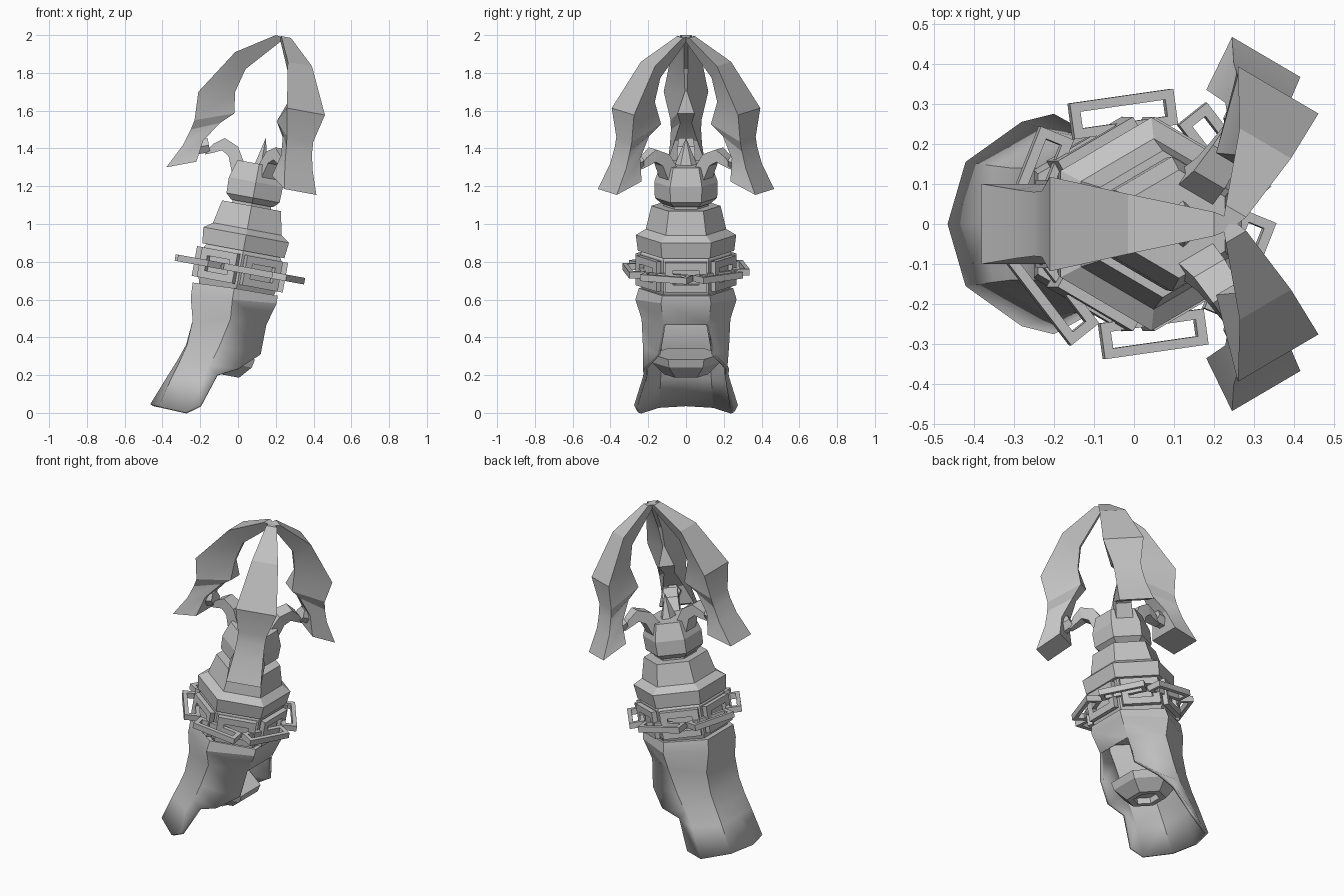
import bpy, bmesh
from math import radians, cos, sin
from mathutils import Matrix

cube = bpy.data.objects.get("Cube")
if cube:
    bpy.data.objects.remove(cube, do_unlink=True)

GREY = (0.55, 0.55, 0.55, 1)
mat = bpy.data.materials.new("plain_grey")
mat.use_nodes = True
mat.diffuse_color = GREY
mat.node_tree.nodes["Principled BSDF"].inputs["Base Color"].default_value = GREY

# Leaning body axis: local z runs up the body
BODY = Matrix.Translation((0.01, 0, 0.76)) @ Matrix.Rotation(radians(10.4), 4, 'Y')


def spin(deg):
    return Matrix.Rotation(radians(deg), 4, 'Z')


def finish(name, bm, matrix=None, solid=True, smooth=False):
    if solid:
        bmesh.ops.recalc_face_normals(bm, faces=bm.faces)
    if matrix:
        bm.transform(matrix)
    mesh = bpy.data.meshes.new(name)
    bm.to_mesh(mesh)
    bm.free()
    mesh.materials.append(mat)
    ob = bpy.data.objects.new(name, mesh)
    bpy.context.collection.objects.link(ob)
    if smooth:
        bpy.ops.object.select_all(action='DESELECT')
        ob.select_set(True)
        bpy.context.view_layer.objects.active = ob
        bpy.ops.object.shade_smooth_by_angle(angle=radians(22))
    return ob


def loft(bm, rings):
    """Join equal closed rings of points and cap both ends."""
    rows = [[bm.verts.new(p) for p in ring] for ring in rings]
    n = len(rows[0])
    for a, b in zip(rows, rows[1:]):
        for j in range(n):
            bm.faces.new((a[j], a[(j + 1) % n], b[(j + 1) % n], b[j]))
    bm.faces.new(rows[0])
    bm.faces.new(rows[-1])


def hex_turned(name, profile):
    """Six-sided solid from (height, corner radius) pairs on the body axis."""
    bm = bmesh.new()
    angles = [radians(30 + 60 * k) for k in range(6)]
    loft(bm, [[(r * cos(a), r * sin(a), t) for a in angles] for t, r in profile])
    return finish(name, bm, BODY)


def blade(name, rows, turn, smooth):
    """Four-cornered loft in the xz plane, turned about the body axis."""
    bm = bmesh.new()
    loft(bm, [[(x, -w, z), (x, w, z), (i, v, k), (i, -v, k)]
              for x, z, w, i, k, v in rows])
    return finish(name, bm, BODY @ spin(turn) @ BODY.inverted(), smooth=smooth)


def frame(name, length, width, bar, thick, matrix):
    """Rectangular open frame."""
    bm = bmesh.new()
    bmesh.ops.create_grid(bm, x_segments=1, y_segments=1, size=0.5,
                          matrix=Matrix.Diagonal((length, width, 1, 1)))
    face = bm.faces[:]
    bmesh.ops.inset_region(bm, faces=face, thickness=bar,
                           use_boundary=True, use_even_offset=True)
    bmesh.ops.delete(bm, geom=face, context='FACES')
    ob = finish(name, bm, BODY @ matrix, solid=False)
    mod = ob.modifiers.new("thickness", 'SOLIDIFY')
    mod.thickness = thick
    mod.offset = 0


# Body sections
hex_turned("head", [(0.355, 0.13), (0.385, 0.165), (0.47, 0.168), (0.567, 0.135)])
hex_turned("neck", [(0.32, 0.12), (0.37, 0.12)])
hex_turned("upper_bell", [(0.10, 0.255), (0.185, 0.266), (0.217, 0.213), (0.342, 0.183)])
hex_turned("band_core", [(-0.14, 0.22), (-0.08, 0.24), (0.085, 0.24), (0.11, 0.22)])
# Recessed stub inside the cuff
hex_turned("wrist_stub", [(-0.53, 0.075), (-0.565, 0.075), (-0.565, 0.115),
                          (-0.50, 0.18), (-0.455, 0.19)])

# Crest spike
bm = bmesh.new()
bmesh.ops.create_cone(bm, cap_ends=True, segments=6, radius1=0.065, radius2=0, depth=0.16,
                      matrix=Matrix.Translation((0.01, 0, 0.63))
                      @ Matrix.Diagonal((0.65, 1, 1, 1)))
finish("crest_spike", bm, BODY)

# Band frames and chain links
for k in range(6):
    frame(f"band_frame_{k + 1}", 0.16, 0.22, 0.04, 0.03,
          spin(60 * k) @ Matrix.Translation((0.23, 0, 0))
          @ Matrix.Rotation(radians(90), 4, 'Y'))
    frame(f"chain_link_{k + 1}", 0.09, 0.265, 0.024, 0.035,
          spin(8 + 30 + 60 * k) @ Matrix.Translation((0.277, 0, 0)))

# Three claws with horn and bolt: outer x, z, half width, inner x, z, half width
CLAW = [(0.2, 2.0, 0.03, 0.25, 1.985, 0.01),
        (-0.015, 1.91, 0.075, 0.04, 1.82, 0.01),
        (-0.21, 1.7, 0.118, -0.015, 1.7, 0.006),
        (-0.23, 1.55, 0.082, -0.02, 1.585, 0.045),
        (-0.25, 1.5, 0.08, -0.095, 1.535, 0.03),
        (-0.29, 1.42, 0.085, -0.185, 1.44, 0.06),
        (-0.38, 1.30, 0.1, -0.22, 1.33, 0.1)]
HORN = [(-0.03, 1.26, 0.05, 0.03, 1.33, 0.05),
        (-0.05, 1.36, 0.045, 0, 1.41, 0.045),
        (-0.085, 1.39, 0.04, -0.07, 1.455, 0.04),
        (-0.13, 1.378, 0.03, -0.13, 1.425, 0.03),
        (-0.175, 1.368, 0.02, -0.17, 1.385, 0.02)]
for label, turn in (("side", 0), ("front", 120), ("back", 240)):
    blade(label + "_claw", CLAW, turn, True)
    blade(label + "_horn", HORN, turn, False)
    bm = bmesh.new()
    bmesh.ops.create_cone(bm, cap_ends=True, segments=6, radius1=0.043,
                          radius2=0.043, depth=0.11)
    finish(label + "_bolt", bm, BODY @ spin(turn) @ Matrix.Translation((-0.332, 0, 0.598))
           @ Matrix.Rotation(radians(70), 4, 'Y'))

# Flared cuff: half rows from the back centre round to the open edge
CUFF = [((-0.24, 0, 0.69), (-0.24, 0.125, 0.69), (-0.02, 0.25, 0.66), (0.21, 0.125, 0.62)),
        ((-0.25, 0, 0.61), (-0.25, 0.135, 0.61), (-0.03, 0.268, 0.60), (0.205, 0.132, 0.58)),
        ((-0.24, 0, 0.49), (-0.24, 0.14, 0.49), (-0.04, 0.235, 0.497), (0.15, 0.12, 0.466)),
        ((-0.275, 0, 0.36), (-0.27, 0.14, 0.36), (-0.1, 0.228, 0.35), (0.12, 0.155, 0.31)),
        ((-0.32, 0, 0.28), (-0.31, 0.14, 0.27), (-0.15, 0.22, 0.25), (0.005, 0.228, 0.235)),
        ((-0.37, 0, 0.2), (-0.35, 0.145, 0.19), (-0.2, 0.23, 0.17), (-0.11, 0.225, 0.2)),
        ((-0.465, 0, 0.045), (-0.42, 0.155, 0.035), (-0.28, 0.255, 0.003), (-0.2, 0.275, 0.04))]
bm = bmesh.new()
rows = []
for half in CUFF:
    ring = list(half[::-1]) + [(x, -y, z) for x, y, z in half[1:]]
    rows.append([bm.verts.new(p) for p in ring])
for i, (a, b) in enumerate(zip(rows, rows[1:])):
    for j in range(6):
        bm.faces.new((a[j], b[j], b[j + 1], a[j + 1]))
    if i < 2:
        bm.faces.new((a[6], b[6], b[0], a[0]))
bm.faces.new(rows[0])
cuff = finish("flared_cuff", bm, solid=False, smooth=True)
mod = cuff.modifiers.new("thickness", 'SOLIDIFY')
mod.thickness = 0.02
mod.offset = -1
